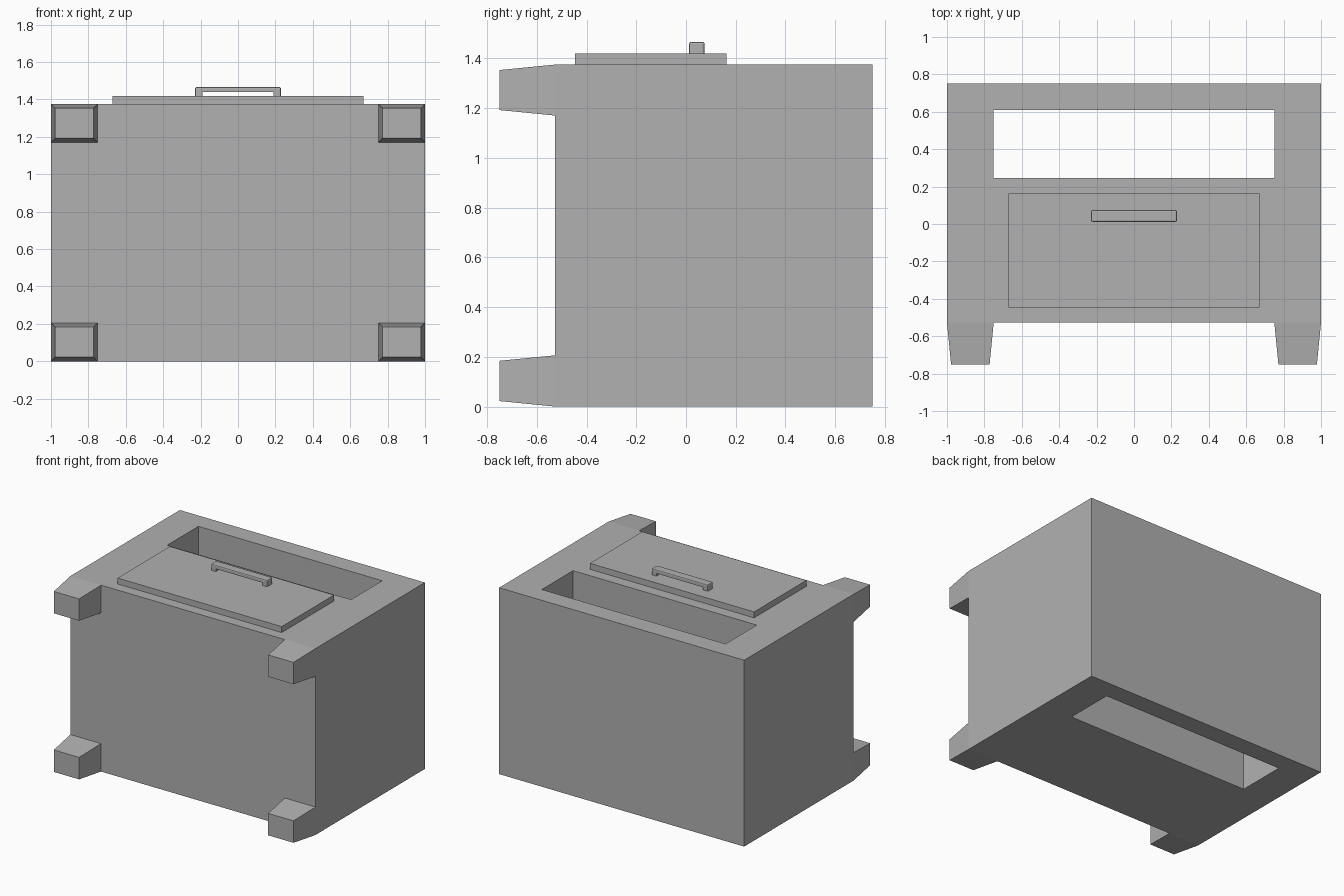
import bpy, bmesh

if "Cube" in bpy.data.objects:
    bpy.data.objects.remove(bpy.data.objects["Cube"])

TOP = 1.375  # height of the body face that carries the drawer front

grey = bpy.data.materials.new("dark_grey")
grey.diffuse_color = (0.44, 0.44, 0.44, 1)
grey.use_nodes = True
grey.node_tree.nodes["Principled BSDF"].inputs["Base Color"].default_value = grey.diffuse_color


def make_object(name, bm):
    bmesh.ops.recalc_face_normals(bm, faces=bm.faces)
    mesh = bpy.data.meshes.new(name)
    bm.to_mesh(mesh)
    bm.free()
    mesh.materials.append(grey)
    obj = bpy.data.objects.new(name, mesh)
    bpy.context.collection.objects.link(obj)
    return obj


def box(name, x, y, z):
    """Box spanning the (min, max) ranges on each axis."""
    bm = bmesh.new()
    bmesh.ops.create_cube(bm, size=1)
    for v in bm.verts:
        v.co = [r[0] if c < 0 else r[1] for c, r in zip(v.co, (x, y, z))]
    return make_object(name, bm)


def leg(name, x, z, taper=0.022):
    """Square leg pointing to -y, narrowing evenly toward its foot."""
    obj = box(name, x, (-0.75, -0.526), z)
    cx, cz = sum(x) / 2, sum(z) / 2
    for v in obj.data.vertices:
        if v.co.y < -0.7:
            v.co.x += taper if v.co.x < cx else -taper
            v.co.z += taper if v.co.z < cz else -taper
    return obj


# Cabinet body with an open shelf running right through
body = box("cabinet_body", (-1, 1), (-0.526, 0.75), (0, TOP))
cutter = box("shelf_cutter", (-0.75, 0.75), (0.246, 0.61), (-0.2, TOP + 0.2))
cutter.hide_render = True
cutter.hide_set(True)
cut = body.modifiers.new("shelf_opening", "BOOLEAN")
cut.operation = "DIFFERENCE"
cut.solver = "EXACT"
cut.object = cutter

# Four tapered legs
for side, x in (("left", (-1, -0.75)), ("right", (0.75, 1))):
    leg("lower_leg_" + side, x, (0, 0.206))
    leg("upper_leg_" + side, x, (1.17, TOP))

# Raised drawer front
box("drawer_front", (-0.67, 0.67), (-0.447, 0.163), (TOP, 1.419))

# Handle: U-shaped profile extruded across, with softened edges
profile = [(-0.23, 1.415), (-0.19, 1.415), (-0.19, 1.439), (0.19, 1.439),
           (0.19, 1.415), (0.23, 1.415), (0.23, 1.466), (-0.23, 1.466)]
bm = bmesh.new()
face = bm.faces.new([bm.verts.new((x, 0.012, z)) for x, z in profile])
ext = bmesh.ops.extrude_face_region(bm, geom=[face])
for v in ext["geom"]:
    if isinstance(v, bmesh.types.BMVert):
        v.co.y = 0.075
# round only the outer edges: along the top and down both ends
outer = [e for e in bm.edges
         if all(v.co.z > 1.46 for v in e.verts)
         or all(abs(v.co.x) > 0.22 for v in e.verts) and
         abs(e.verts[0].co.z - e.verts[1].co.z) > 0.01]
bmesh.ops.bevel(bm, geom=outer, offset=0.008, segments=2, profile=0.5,
                affect="EDGES")
make_object("drawer_handle", bm)
